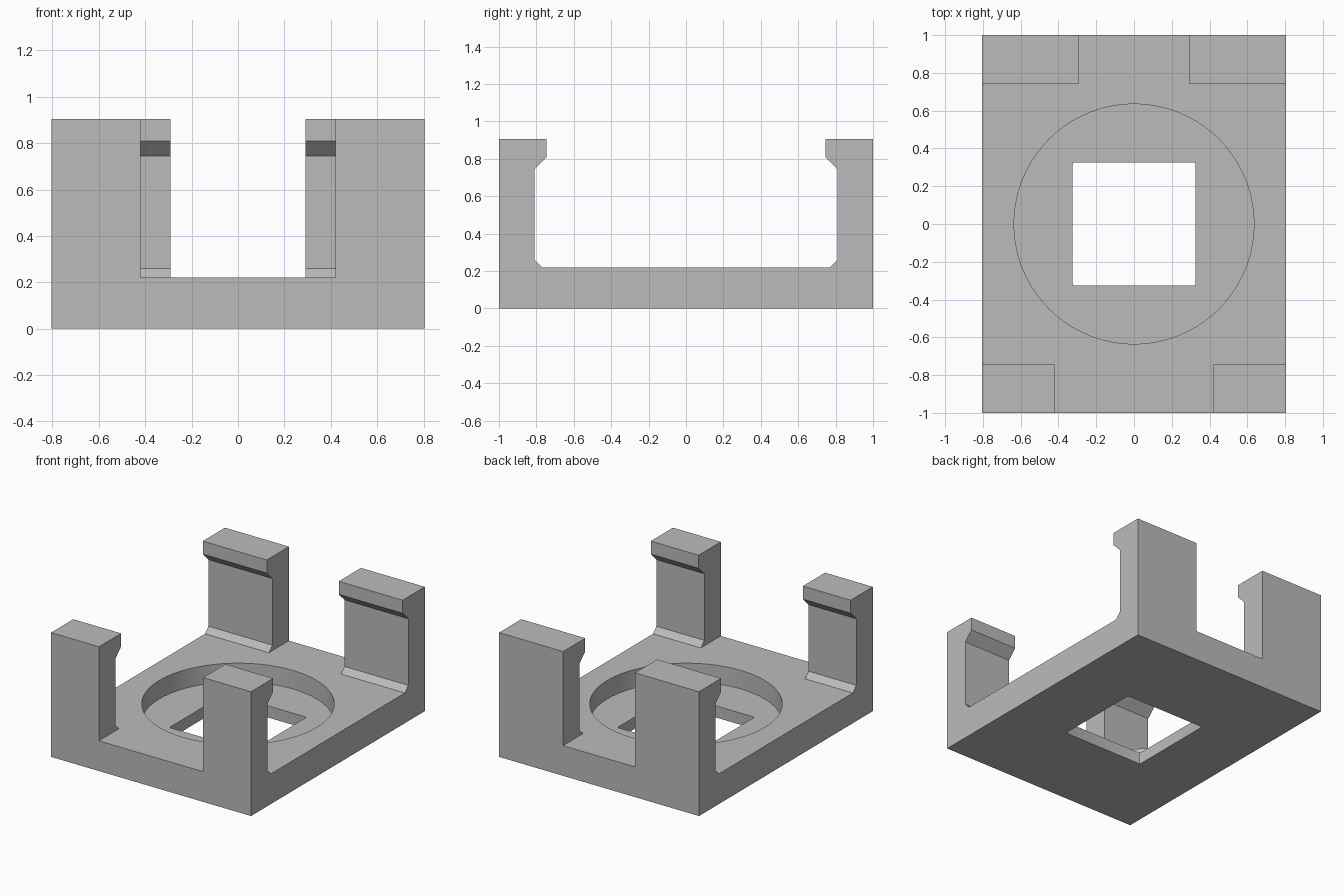
import bpy, bmesh, math

default = bpy.data.objects.get("Cube")
if default:
    bpy.data.objects.remove(default, do_unlink=True)

HALF_X, HALF_Y = 0.805, 1.0
DECK, TOP, FLOOR = 0.22, 0.905, 0.085

grey = bpy.data.materials.new("plain grey")
grey.use_nodes = True
grey.diffuse_color = (0.5, 0.5, 0.5, 1)
grey.node_tree.nodes["Principled BSDF"].inputs["Base Color"].default_value = grey.diffuse_color


def prism(name, outline, axis, start, end):
    """Extrude a 2D outline along an axis: 'X' takes (y, z), 'Z' takes (x, y)."""
    bm = bmesh.new()
    place = (lambda p, d: (d, p[0], p[1])) if axis == 'X' else (lambda p, d: (p[0], p[1], d))
    low = [bm.verts.new(place(p, start)) for p in outline]
    high = [bm.verts.new(place(p, end)) for p in outline]
    bm.faces.new(low)
    bm.faces.new(high)
    for i in range(len(outline)):
        j = (i + 1) % len(outline)
        bm.faces.new((low[i], low[j], high[j], high[i]))
    bmesh.ops.recalc_face_normals(bm, faces=bm.faces)
    mesh = bpy.data.meshes.new(name)
    bm.to_mesh(mesh)
    bm.free()
    obj = bpy.data.objects.new(name, mesh)
    bpy.context.collection.objects.link(obj)
    return obj


def rectangle(x0, x1, y0, y1):
    return [(x0, y0), (x1, y0), (x1, y1), (x0, y1)]


def ring(cx, cy, radius, count, start=0.0, sweep=math.tau):
    return [(cx + radius * math.cos(start + sweep * i / count),
             cy + radius * math.sin(start + sweep * i / count)) for i in range(count)]


# Cradle: side profile with hooked clips and chamfered feet, mirrored front to back
half = [(HALF_Y, 0), (HALF_Y, TOP), (0.745, TOP), (0.745, 0.81),
        (0.81, 0.745), (0.81, 0.26), (0.77, DECK)]
profile = half + [(-y, z) for y, z in reversed(half)]
body = prism("clip_cradle", profile, 'X', -HALF_X, HALF_X)
body.data.materials.append(grey)

# Square opening with slightly rounded corners
opening, r = [], 0.01
for k, (sx, sy) in enumerate([(1, 1), (-1, 1), (-1, -1), (1, -1)]):
    c = 0.325 - r
    opening += ring(sx * c, sy * c, r, 4, k * math.pi / 2, math.pi * 2 / 3)

# Gaps between the clips, round pocket and square opening
cutters = [
    prism("front_gap", rectangle(-0.42, 0.42, -1.2, -0.6), 'Z', DECK, 1.2),
    prism("back_gap", rectangle(-0.29, 0.29, 0.6, 1.2), 'Z', DECK, 1.2),
    prism("round_pocket", ring(0, 0, 0.635, 96), 'Z', FLOOR, 0.5),
    prism("square_opening", opening, 'Z', -0.2, 0.5),
]
for cutter in cutters:
    cutter.hide_render = True
    mod = body.modifiers.new(cutter.name, 'BOOLEAN')
    mod.operation = 'DIFFERENCE'
    mod.solver = 'EXACT'
    mod.object = cutter

# Bake the cuts and merge flat regions
bpy.context.view_layer.update()
baked = bpy.data.meshes.new_from_object(body.evaluated_get(bpy.context.evaluated_depsgraph_get()))
body.modifiers.clear()
body.data = baked
for cutter in cutters:
    bpy.data.objects.remove(cutter, do_unlink=True)
bm = bmesh.new()
bm.from_mesh(baked)
bmesh.ops.remove_doubles(bm, verts=bm.verts, dist=0.0001)
bmesh.ops.dissolve_limit(bm, angle_limit=math.radians(1), verts=bm.verts, edges=bm.edges)
bm.to_mesh(baked)
bm.free()

# Smooth pocket wall, crisp edges elsewhere
bpy.ops.object.select_all(action='DESELECT')
body.select_set(True)
bpy.context.view_layer.objects.active = body
bpy.ops.object.shade_smooth_by_angle(angle=math.radians(30))
